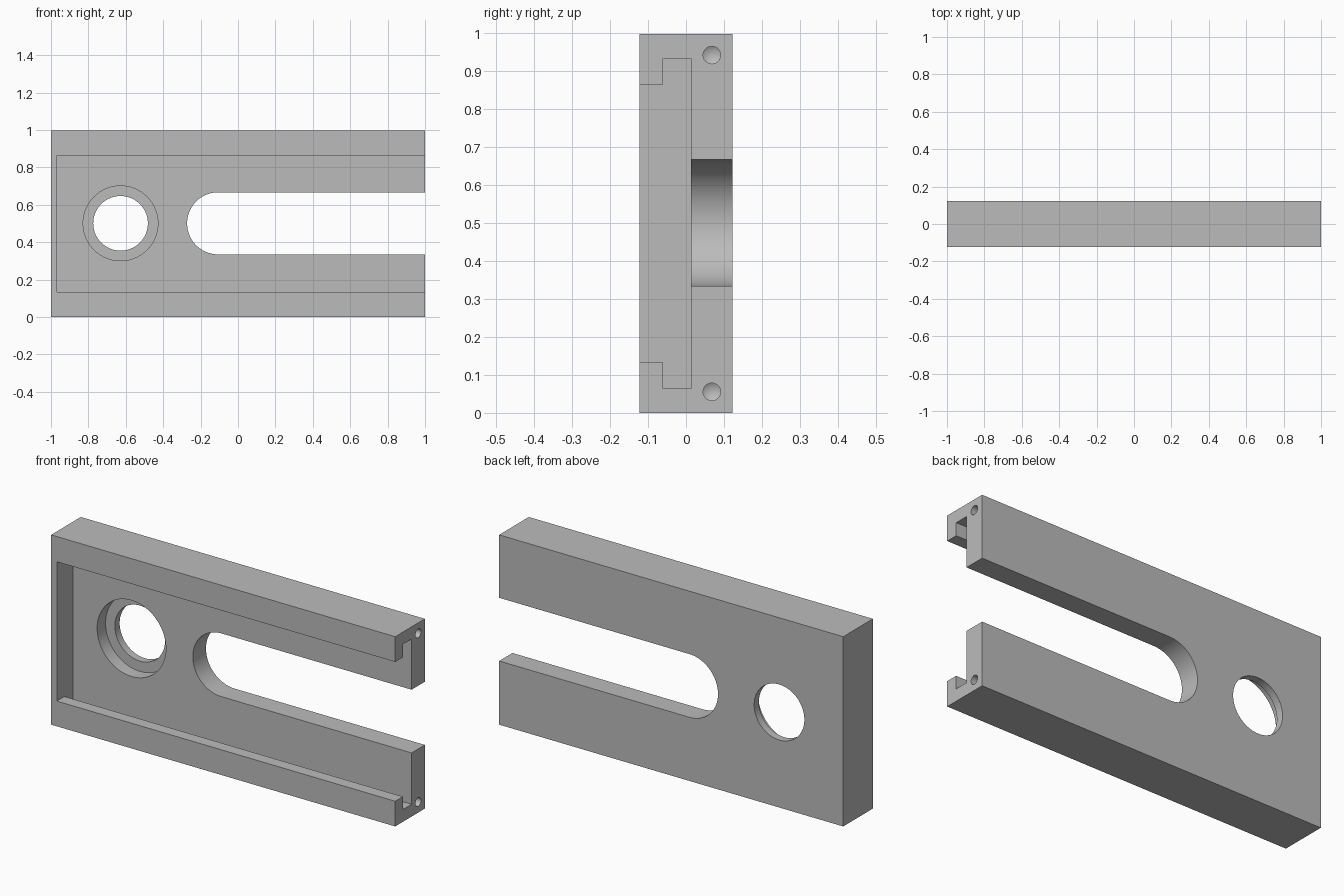
import bpy, bmesh
from math import cos, sin, pi, radians
from mathutils import Vector

if "Cube" in bpy.data.objects:
    bpy.data.objects.remove(bpy.data.objects["Cube"])

HEIGHT, HALF_DEPTH = 0.997, 0.123
MID = HEIGHT / 2
FLOOR_Y = 0.013

grey = bpy.data.materials.new("plain grey")
grey.use_nodes = True
grey.diffuse_color = (0.5, 0.5, 0.5, 1)
grey.node_tree.nodes["Principled BSDF"].inputs["Base Color"].default_value = (0.5, 0.5, 0.5, 1)


def prism(name, outline, axis, lo, hi, tip=0):
    """Extrude an outline along x (points are y, z) or along y (points are x, z)."""
    bm = bmesh.new()
    place = (lambda p, t: (t, *p)) if axis == "x" else (lambda p, t: (p[0], t, p[1]))
    base = bm.faces.new([bm.verts.new(place(p, lo)) for p in outline])
    shift = Vector((hi - lo, 0, 0) if axis == "x" else (0, hi - lo, 0))
    new = bmesh.ops.extrude_face_region(bm, geom=[base], use_keep_orig=True)["geom"]
    bmesh.ops.translate(bm, vec=shift, verts=[g for g in new if isinstance(g, bmesh.types.BMVert)])
    if tip:
        # Pointed drill end
        centre = bmesh.ops.poke(bm, faces=[base])["verts"]
        bmesh.ops.translate(bm, vec=-shift.normalized() * tip, verts=centre)
    bmesh.ops.recalc_face_normals(bm, faces=bm.faces)
    mesh = bpy.data.meshes.new(name)
    bm.to_mesh(mesh)
    bm.free()
    mesh.materials.append(grey)
    obj = bpy.data.objects.new(name, mesh)
    bpy.context.collection.objects.link(obj)
    return obj


def arc(cx, cy, r, start=0, end=2 * pi, steps=96):
    return [(cx + r * cos(start + (end - start) * i / steps),
             cy + r * sin(start + (end - start) * i / steps)) for i in range(steps)]


def cut(target, cutter):
    cutter.hide_render = True
    mod = target.modifiers.new(cutter.name, "BOOLEAN")
    mod.operation, mod.solver, mod.object = "DIFFERENCE", "EXACT", cutter
    bpy.context.view_layer.objects.active = target
    bpy.ops.object.modifier_apply(modifier=mod.name)
    bpy.data.objects.remove(cutter)


# Solid plate
plate = prism("slotted_plate", [(-1, 0), (1, 0), (1, HEIGHT), (-1, HEIGHT)],
              "y", -HALF_DEPTH, HALF_DEPTH)

# Undercut channel: narrow mouth, wider behind the lips, open at +x
mouth, wide, lip_y = 0.366, 0.434, -0.06
half = [(-0.2, mouth), (lip_y, mouth), (lip_y, wide), (FLOOR_Y, wide)]
channel = [(y, MID + h) for y, h in half] + [(y, MID - h) for y, h in reversed(half)]
cut(plate, prism("channel_cutter", channel, "x", -0.967, 1.1))

# Counterbored round hole
cut(plate, prism("counterbore_cutter", arc(-0.628, MID + 0.002, 0.2), "y", -0.03, 0.083))
cut(plate, prism("hole_cutter", arc(-0.628, MID + 0.002, 0.146), "y", -0.03, 0.2))

# Round-ended slot, open at +x
slot_r = 0.166
slot = arc(-0.106, MID + 0.002, slot_r, pi / 2, 3 * pi / 2, 64)
slot += [(-0.106, MID + 0.002 - slot_r), (1.1, MID + 0.002 - slot_r), (1.1, MID + 0.002 + slot_r)]
cut(plate, prism("slot_cutter", slot, "y", -0.03, 0.2))

# Blind drilled holes in the open end
for side in (-1, 1):
    cut(plate, prism("drill_cutter", arc(0.068, MID + side * 0.443, 0.023, steps=32),
                     "x", 0.85, 1.1, tip=0.014))

# Smooth bores, sharp edges
bpy.ops.object.select_all(action="DESELECT")
plate.select_set(True)
bpy.context.view_layer.objects.active = plate
bpy.ops.object.shade_smooth_by_angle(angle=radians(30))
